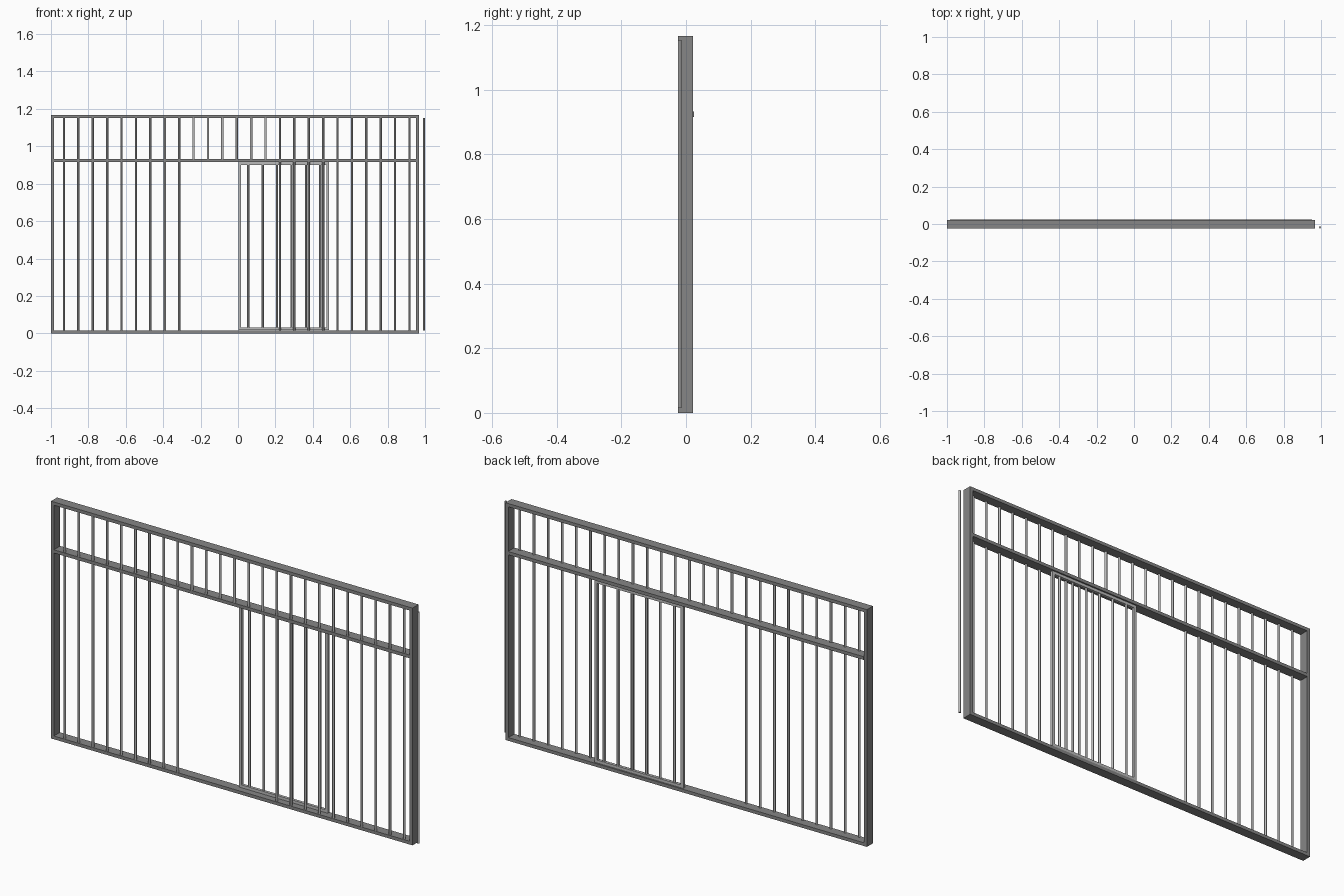
import bpy

cube = bpy.data.objects.get("Cube")
if cube:
    bpy.data.objects.remove(cube)


def material(name, value):
    m = bpy.data.materials.new(name)
    m.use_nodes = True
    colour = (value, value, value, 1)
    m.diffuse_color = colour
    m.node_tree.nodes["Principled BSDF"].inputs["Base Color"].default_value = colour
    return m


steel = material("dark steel", 0.24)
bright = material("light steel", 0.50)


def box(name, x, y, z, mat):
    """Box spanning the given (min, max) ranges."""
    bpy.ops.mesh.primitive_cube_add(size=1)
    o = bpy.context.object
    o.name = name
    o.location = [(a + b) / 2 for a, b in (x, y, z)]
    o.scale = [b - a for a, b in (x, y, z)]
    o.data.materials.append(mat)
    return o


def rod(name, x, y, z, radius, mat):
    """Upright round bar from z[0] to z[1]."""
    bpy.ops.mesh.primitive_cylinder_add(vertices=12, radius=radius, depth=z[1] - z[0],
                                        location=(x, y, (z[0] + z[1]) / 2))
    o = bpy.context.object
    o.name = name
    o.data.materials.append(mat)
    bpy.ops.object.shade_smooth_by_angle()
    return o


LEFT, RIGHT, TOP, T = -1.0, 0.967, 1.167, 0.016
DEPTH = (-0.025, 0.022)

# outer frame
box("right_post", (LEFT, LEFT + T), DEPTH, (0, TOP), steel)
box("left_post", (RIGHT - T, RIGHT), DEPTH, (0, TOP), steel)
box("top_rail", (LEFT + T, RIGHT - T), DEPTH, (TOP - T, TOP), steel)
box("bottom_rail", (LEFT + T, RIGHT - T), DEPTH, (0, T), steel)
box("middle_rail", (LEFT + T, RIGHT - T), (-0.025, 0.024), (0.916, 0.932), steel)

# fixed bars: short above the doorway, full height elsewhere, last one beside the post
for i in range(26):
    bottom = 0.93 if 9 <= i <= 14 else T
    rod(f"bar_{i + 1}", -0.9305 + 0.07698 * i, -0.018, (bottom, 1.152), 0.006, bright)

# sliding door
D0, D1, B, H, S = 0.002, 0.486, 0.018, 0.915, 0.014
DY = (0.004, 0.018)
box("door_right_stile", (D0, D0 + S), DY, (B, H), bright)
box("door_left_stile", (D1 - S, D1), DY, (B, H), bright)
box("door_top_rail", (D0 + S, D1 - S), DY, (H - S, H), bright)
box("door_bottom_rail", (D0 + S, D1 - S), DY, (B, B + S), bright)
for i in range(6):
    rod(f"door_bar_{i + 1}", 0.055 + 0.077 * i, 0.011, (B + S, H - S), 0.006, bright)
